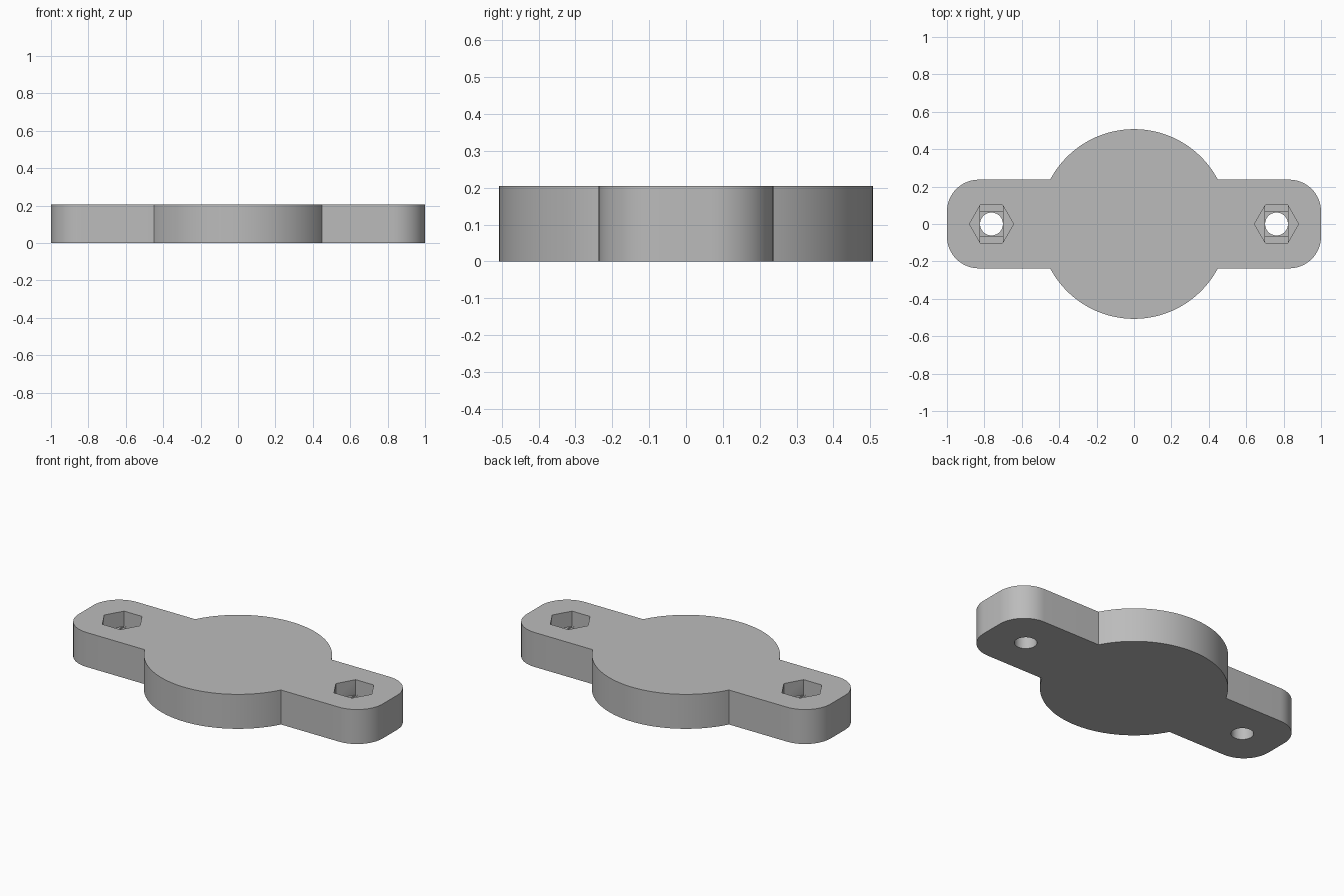
import bpy, bmesh, math

if "Cube" in bpy.data.objects:
    bpy.data.objects.remove(bpy.data.objects["Cube"])

H = 0.205            # plate thickness
R = 0.507            # centre disc radius
W = 0.237            # half width of the ears
C = 0.17             # ear corner radius
HOLE_X = 0.762       # bolt position

grey = bpy.data.materials.new("plain grey")
grey.diffuse_color = (0.5, 0.5, 0.5, 1)
grey.use_nodes = True
grey.node_tree.nodes["Principled BSDF"].inputs["Base Color"].default_value = grey.diffuse_color


def arc(cx, cy, r, a0, a1, n):
    return [(cx + r * math.cos(a0 + (a1 - a0) * i / n),
             cy + r * math.sin(a0 + (a1 - a0) * i / n)) for i in range(n + 1)]


def prism(name, pts, z0, z1):
    bm = bmesh.new()
    face = bm.faces.new([bm.verts.new((x, y, z0)) for x, y in pts])
    ext = bmesh.ops.extrude_face_region(bm, geom=[face])
    bmesh.ops.translate(bm, vec=(0, 0, z1 - z0),
                        verts=[v for v in ext["geom"] if isinstance(v, bmesh.types.BMVert)])
    bmesh.ops.recalc_face_normals(bm, faces=bm.faces)
    me = bpy.data.meshes.new(name)
    bm.to_mesh(me)
    bm.free()
    me.materials.append(grey)
    ob = bpy.data.objects.new(name, me)
    bpy.context.collection.objects.link(ob)
    return ob


def rect(cx, hx, hy):
    return [(cx - hx, -hy), (cx + hx, -hy), (cx + hx, hy), (cx - hx, hy)]


# Plate outline: disc with two rounded ears
q = math.pi / 2
a = math.asin(W / R)
half = (arc(1 - C, -W + C, C, -q, 0, 16) + arc(1 - C, W - C, C, 0, q, 16)
        + arc(0, 0, R, a, math.pi - a, 64))
outline = half + [(-x, -y) for x, y in half]
plate = prism("flange_plate", outline, 0, H)

# Nut pockets, stepped bridging layers and bolt holes
floor, step, lap = 0.115, 0.009, 0.001
cutters = []
for s in (-1, 1):
    x = s * HOLE_X
    cutters += [
        prism("hex_cutter", arc(x, 0, 0.118, 0, 2 * math.pi, 6)[:-1], floor, H + 0.1),
        prism("slot_cutter", rect(x, 0.0615, 0.1015), floor - step, floor + lap),
        prism("square_cutter", rect(x, 0.0612, 0.064), floor - 2 * step, floor - step + lap),
        prism("hole_cutter", arc(x, 0, 0.061, 0, 2 * math.pi, 48)[:-1], -0.1, floor - 2 * step + lap),
    ]

bpy.context.view_layer.objects.active = plate
plate.select_set(True)
for c in cutters:
    m = plate.modifiers.new("cut", 'BOOLEAN')
    m.operation = 'DIFFERENCE'
    m.solver = 'EXACT'
    m.object = c
    bpy.ops.object.modifier_apply(modifier=m.name)
for c in cutters:
    bpy.data.objects.remove(c, do_unlink=True)

bpy.ops.object.shade_smooth_by_angle(angle=math.radians(30))
